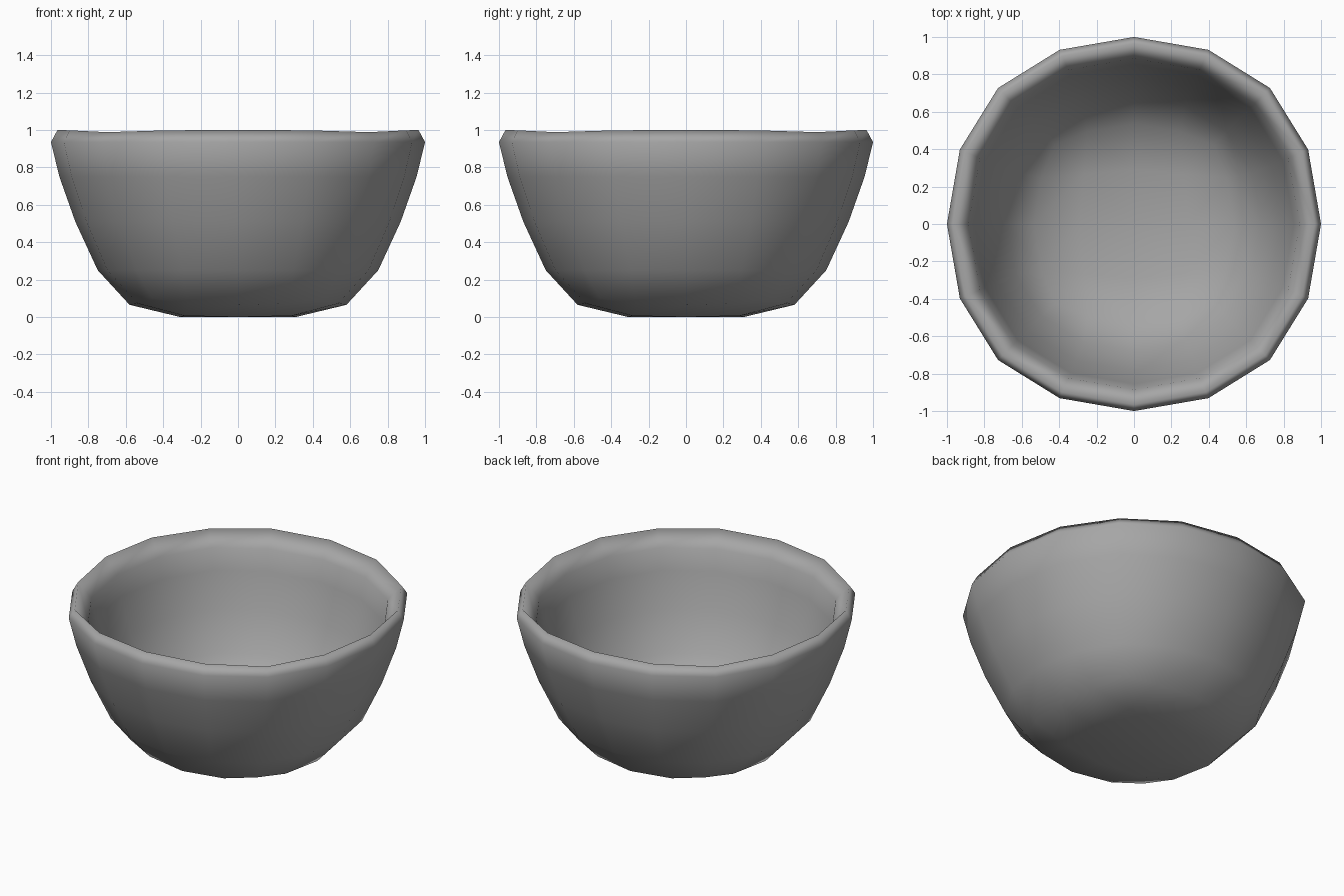
import bpy
import bmesh
from mathutils import Matrix, Vector

cube = bpy.data.objects.get("Cube")
if cube:
    bpy.data.objects.remove(cube)

# Wall profile from the outer foot, over the rim, to the inner foot:
# half width, height, squareness of the loop, lift of its corners
PROFILE = [
    (0.58, 0.065, 1.0, 0.035),
    (0.75, 0.25, 0, 0),
    (0.87, 0.51, 0, 0),
    (0.955, 0.75, 0, 0),
    (1.0, 0.935, 0, 0),
    (0.965, 1.0, 0, -0.012),
    (0.885, 0.90, 0, 0),
    (0.855, 0.765, 0, 0),
    (0.785, 0.54, 0, 0),
    (0.68, 0.30, 0, 0),
    (0.535, 0.15, 1.0, 0.03),
]

bm = bmesh.new()


def quarter_turns(points):
    """Repeat the points of one quadrant around z."""
    turns = [Matrix.Rotation(k * 1.5707963, 3, 'Z') for k in range(4)]
    return [bm.verts.new(t @ Vector(p)) for t in turns for p in points]


def wall_loop(width, z, square, lift):
    """Sixteen-sided rounded square loop."""
    a, b = (0.931 - 0.008 * square) * width, (0.398 + 0.068 * square) * width
    c = (0.727 + 0.066 * square) * width
    side = z + lift * 0.2
    return quarter_turns([(width, 0, z), (a, b, side),
                          (c, c, z + lift), (b, a, side)])


def floor_patch(loop, width, z, lift):
    """Close a wall loop with a four by four grid of faces."""
    c = width * 0.92
    inner = quarter_turns([(width, 0, z), (c, c, z + lift)])
    centre = bm.verts.new((0, 0, z))
    for k in range(4):
        mid, corner, nxt = inner[2 * k], inner[2 * k + 1], inner[(2 * k + 2) % 8]
        o = [loop[(4 * k + i) % 16] for i in range(5)]
        bm.faces.new((centre, mid, corner, nxt))
        bm.faces.new((mid, o[0], o[1], corner))
        bm.faces.new((corner, o[1], o[2], o[3]))
        bm.faces.new((corner, o[3], o[4], nxt))


# Outer wall, rim and inner wall
loops = [wall_loop(*row) for row in PROFILE]
for lower, upper in zip(loops, loops[1:]):
    for i in range(16):
        j = (i + 1) % 16
        bm.faces.new((lower[i], lower[j], upper[j], upper[i]))

# Underside and inner floor
floor_patch(loops[0], 0.31, 0.0, 0.006)
floor_patch(loops[-1], 0.29, 0.085, 0.006)

bmesh.ops.recalc_face_normals(bm, faces=bm.faces)
for face in bm.faces:
    face.smooth = True

mesh = bpy.data.meshes.new("bowl")
bm.to_mesh(mesh)
bm.free()
bowl = bpy.data.objects.new("bowl", mesh)
bpy.context.collection.objects.link(bowl)

# Plain grey
grey = bpy.data.materials.new("grey")
grey.use_nodes = True
colour = (0.38, 0.38, 0.38, 1)
grey.diffuse_color = colour
grey.node_tree.nodes["Principled BSDF"].inputs["Base Color"].default_value = colour
mesh.materials.append(grey)
